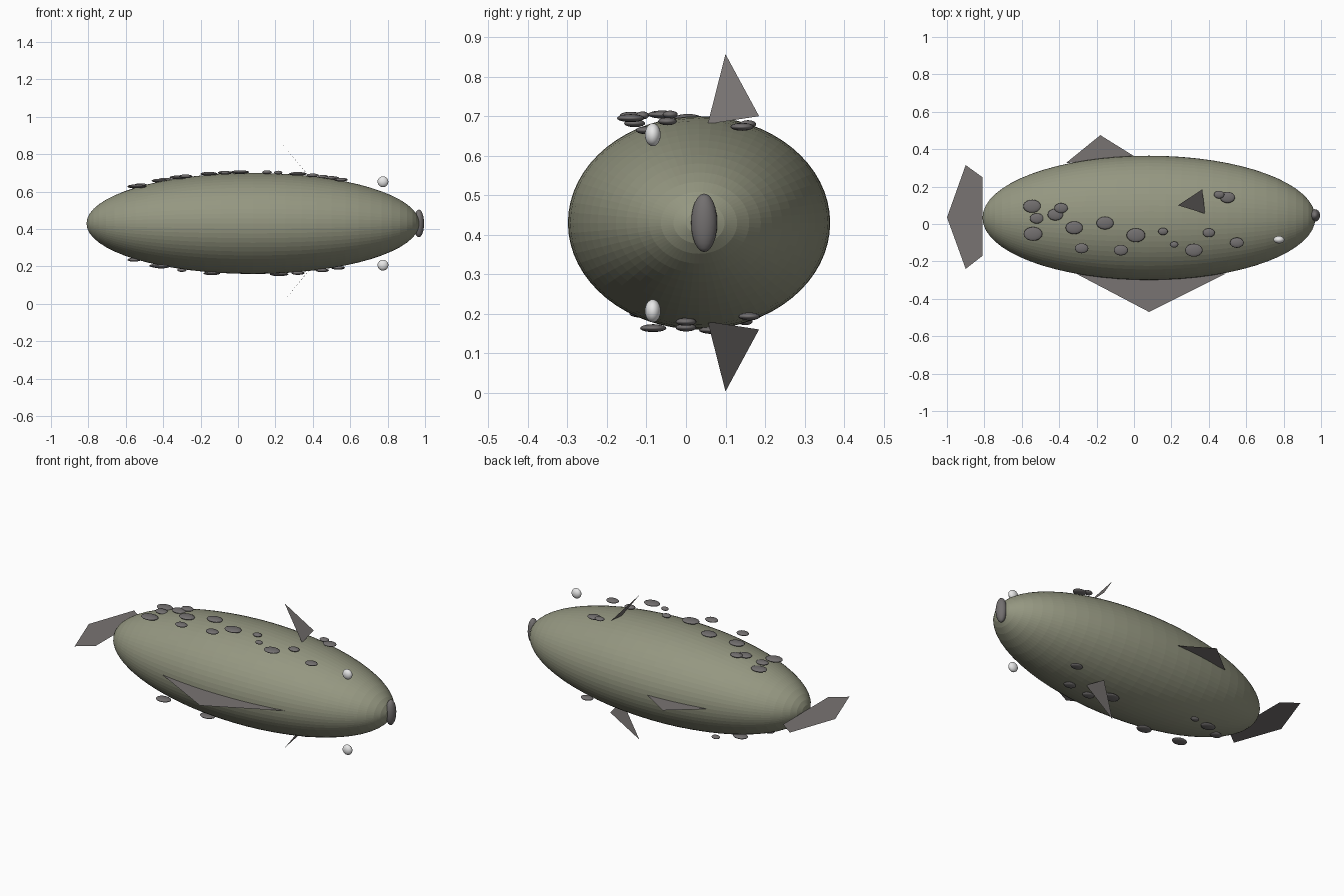
import bpy, math
from mathutils import Matrix

cube = bpy.data.objects.get("Cube")
if cube:
    bpy.data.objects.remove(cube, do_unlink=True)


def material(name, colour):
    m = bpy.data.materials.new(name)
    m.use_nodes = True
    m.diffuse_color = (*colour, 1)
    m.node_tree.nodes["Principled BSDF"].inputs["Base Color"].default_value = (*colour, 1)
    return m


olive = material("olive skin", (0.30, 0.31, 0.22))
fin_grey = material("fin grey", (0.19, 0.175, 0.17))
spot_grey = material("spot grey", (0.17, 0.16, 0.16))
eye_white = material("eye white", (0.8, 0.8, 0.8))

CX, CY, CZ = 0.08, 0.033, 0.43      # body centre
RX, RY, RZ = 0.89, 0.332, 0.27      # body radii


def ellipsoid(name, centre, radii, mat, segments=24, rings=12, along_x=False, smooth=True):
    bpy.ops.mesh.primitive_uv_sphere_add(segments=segments, ring_count=rings, radius=1)
    ob = bpy.context.object
    ob.name = name
    if along_x:
        ob.data.transform(Matrix.Rotation(math.pi / 2, 4, 'Y'))
    ob.data.transform(Matrix.Diagonal((*radii, 1)))
    ob.location = centre
    ob.data.materials.append(mat)
    if smooth:
        bpy.ops.object.shade_smooth()
    return ob


def flat_fin(name, points):
    me = bpy.data.meshes.new(name)
    me.from_pydata(points, [], [tuple(range(len(points)))])
    me.materials.append(fin_grey)
    ob = bpy.data.objects.new(name, me)
    bpy.context.collection.objects.link(ob)
    return ob


# Body and mouth
ellipsoid("body", (CX, CY, CZ), (RX, RY, RZ), olive, 64, 32, along_x=True, smooth=False)
ellipsoid("mouth", (0.967, 0.046, CZ), (0.028, 0.033, 0.074), spot_grey)

# Fins lying in the middle plane
flat_fin("tail_fin", [(x, y, CZ) for x, y in
         ((-0.81, 0.25), (-0.9, 0.315), (-1, 0.035), (-0.9, -0.24), (-0.81, -0.17))])
flat_fin("front_fin", [(x, y, CZ) for x, y in ((-0.31, -0.265), (0.08, -0.47), (0.49, -0.265))])
flat_fin("back_fin", [(x, y, CZ) for x, y in ((-0.365, 0.325), (-0.18, 0.475), (0, 0.363))])

# Mirrored eyes and small fins
for label, side in (("upper", 1), ("lower", -1)):
    ellipsoid(label + "_eye", (0.775, -0.084, CZ + side * 0.223), (0.029, 0.02, 0.029), eye_white)
    flat_fin(label + "_side_fin", [(x, y, CZ + side * h) for x, y, h in
             ((0.235, 0.1, 0.427), (0.365, 0.185, 0.27), (0.38, 0.055, 0.25))])

# Spots: x, y and radius, resting at the height of the body's ridge
upper = [(-.545, .095, .047), (-.52, .03, .037), (-.42, .05, .042), (-.39, .085, .036),
         (-.54, -.053, .05), (-.32, -.02, .046), (-.28, -.13, .036), (-.155, .005, .046),
         (-.07, -.14, .038), (.01, -.06, .05), (.155, -.04, .026), (.215, -.11, .022),
         (.4, -.047, .032), (.32, -.14, .047), (.55, -.1, .037), (.455, .157, .028), (.5, .142, .04)]
lower = [(.45, 0, .036), (.535, .16, .037), (.32, 0, .036), (.22, .07, .05), (-.14, -.083, .045),
         (-.41, -.11, .045), (-.3, .15, .025), (-.43, .105, .044), (-.555, .02, .036)]
for label, side, spots in (("upper", 1, upper), ("lower", -1, lower)):
    for i, (x, y, r) in enumerate(spots):
        ridge = RZ * math.sqrt(1 - ((x - CX) / RX) ** 2) + 0.005
        ellipsoid(f"{label}_spot_{i + 1}", (x, y, CZ + side * ridge),
                  (r, r * 0.74, 0.01), spot_grey, 20, 10)
